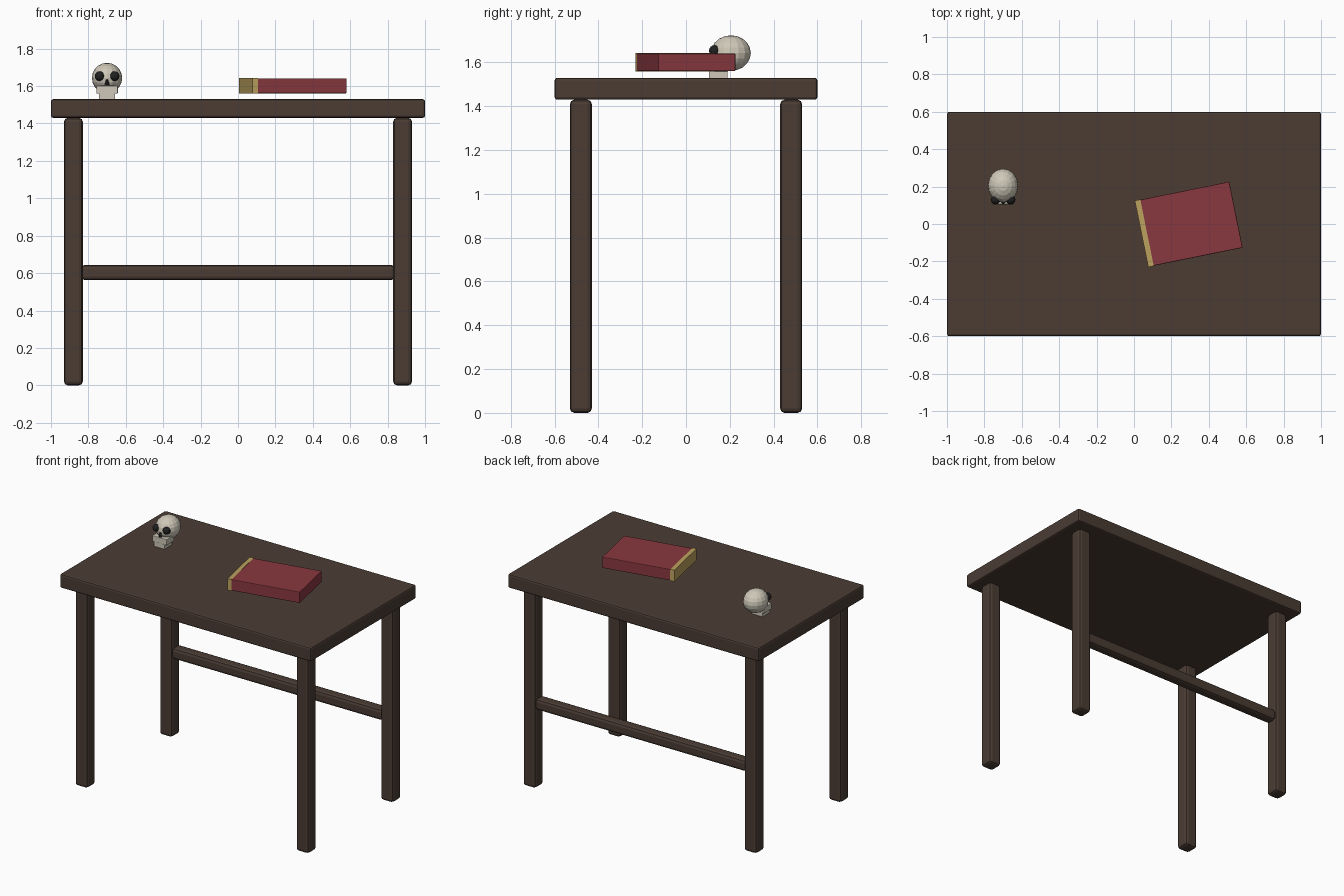
import bpy
from mathutils import Matrix, Vector

if "Cube" in bpy.data.objects:
    bpy.data.objects.remove(bpy.data.objects["Cube"])


def material(name, rgb):
    m = bpy.data.materials.new(name)
    m.diffuse_color = (*rgb, 1)
    m.use_nodes = True
    m.node_tree.nodes["Principled BSDF"].inputs["Base Color"].default_value = m.diffuse_color
    return m


WOOD = material("dark_wood", (0.069, 0.045, 0.034))
RED = material("red_cover", (0.25, 0.04, 0.05))
GOLD = material("gold_trim", (0.50, 0.36, 0.11))
BONE = material("bone", (0.62, 0.58, 0.48))
BLACK = material("socket_black", (0.015, 0.015, 0.015))


def finish(name, mat):
    ob = bpy.context.object
    ob.name = name
    ob.data.materials.append(mat)
    return ob


def box(name, centre, size, mat, bevel=0.0, turn=0.0):
    bpy.ops.mesh.primitive_cube_add(size=1, location=centre, rotation=(0, 0, turn))
    ob = finish(name, mat)
    ob.data.transform(Matrix.Diagonal((*size, 1)))
    if bevel:
        mod = ob.modifiers.new("bevel", 'BEVEL')
        mod.width = bevel
        mod.segments = 2
    return ob


def ball(name, centre, radii, mat, segments=12, rings=8):
    bpy.ops.mesh.primitive_uv_sphere_add(segments=segments, ring_count=rings,
                                         radius=1, location=centre)
    ob = finish(name, mat)
    ob.data.transform(Matrix.Diagonal((*radii, 1)))
    return ob


# Table
box("table_top", (0, 0, 1.48), (2, 1.2, 0.1), WOOD, 0.012)
for sx, side in ((-1, "left"), (1, "right")):
    for sy, end in ((-1, "front"), (1, "back")):
        box(f"{end}_{side}_leg", (0.88 * sx, 0.48 * sy, 0.715),
            (0.1, 0.1, 1.43), WOOD, 0.02)
box("back_stretcher", (0, 0.48, 0.603), (1.68, 0.08, 0.08), WOOD, 0.02)

# Book, turned on the table, with a gold spine strip
TURN = 0.2
BOOK = Vector((0.3, 0, 1.601))
box("book", BOOK, (0.5, 0.36, 0.08), RED, 0.004, TURN)
spine_offset = Matrix.Rotation(TURN, 3, 'Z') @ Vector((-0.25, 0, 0))
box("book_spine", BOOK + spine_offset, (0.03, 0.363, 0.083), GOLD, 0, TURN)

# Skull
ball("skull_cranium", (-0.7, 0.205, 1.643), (0.081, 0.091, 0.081), BONE, 16, 10)
for sx, side in ((-1, "left"), (1, "right")):
    ball(f"{side}_eye_socket", (-0.7 + 0.04 * sx, 0.13, 1.653),
         (0.026, 0.025, 0.026), BLACK)
bpy.ops.mesh.primitive_cone_add(vertices=4, radius1=0.014, radius2=0.006, depth=0.032,
                                location=(-0.7, 0.118, 1.618))
finish("nose_hole", BLACK)
box("upper_jaw", (-0.7, 0.15, 1.581), (0.115, 0.09, 0.043), BONE, 0.004)
box("lower_jaw", (-0.7, 0.147, 1.546), (0.085, 0.085, 0.034), BONE)
